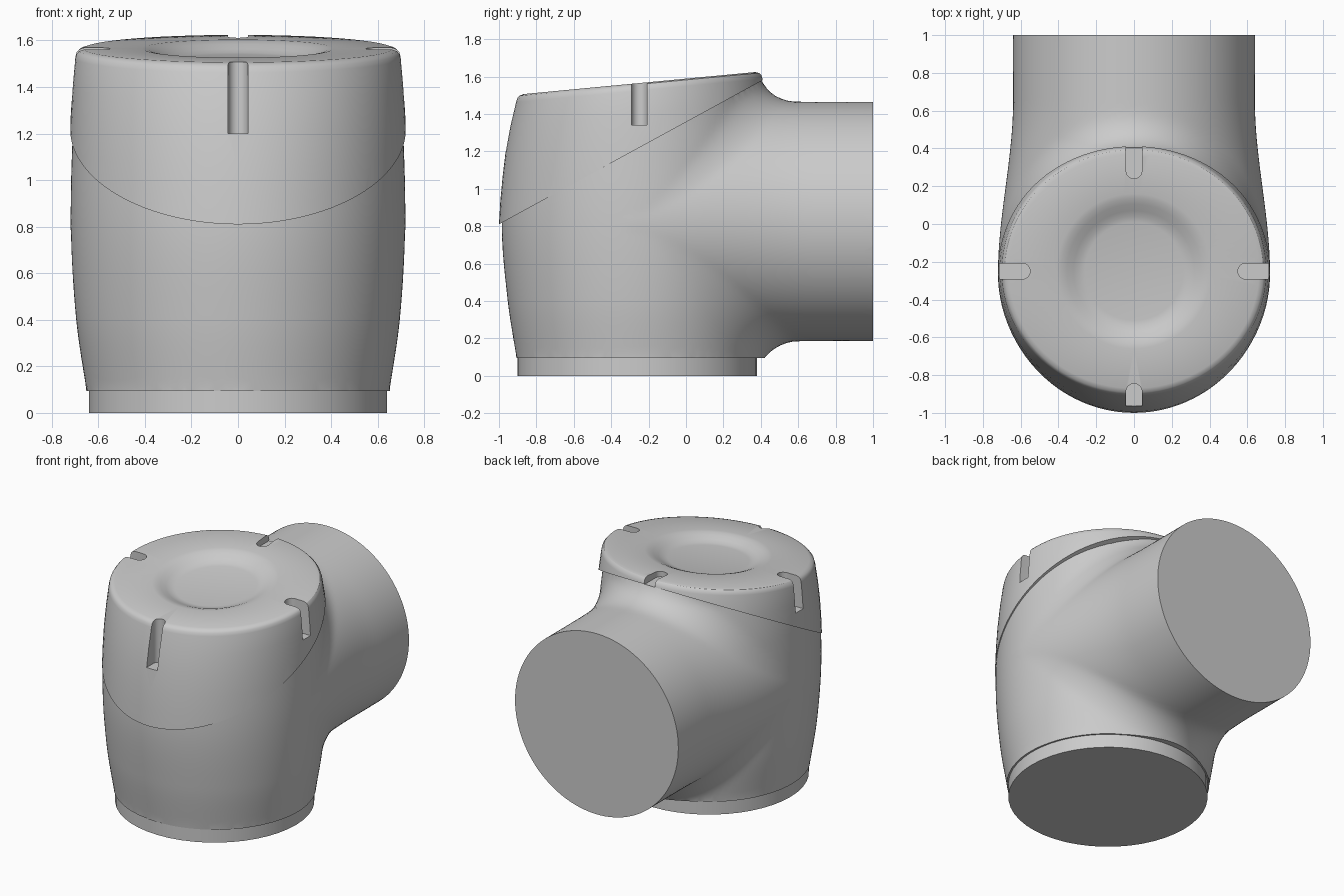
import bpy, bmesh, math
from mathutils import Vector, Matrix

if "Cube" in bpy.data.objects:
    bpy.data.objects.remove(bpy.data.objects["Cube"])

grey = bpy.data.materials.new("light_grey")
grey.diffuse_color = (0.6, 0.6, 0.6, 1)
grey.use_nodes = True
grey.node_tree.nodes["Principled BSDF"].inputs["Base Color"].default_value = grey.diffuse_color

AXIS_Y = -0.26          # upright barrel axis
TUBE_Z, TUBE_R = 0.825, 0.64
SEAM_P, SEAM_N = Vector((0, -1.0, 0.81)), Vector((0, -0.77, 1.41)).normalized()


def make(name, bm):
    bmesh.ops.recalc_face_normals(bm, faces=bm.faces[:])
    me = bpy.data.meshes.new(name)
    bm.to_mesh(me)
    bm.free()
    ob = bpy.data.objects.new(name, me)
    bpy.context.collection.objects.link(ob)
    me.materials.append(grey)
    return ob


def finish(ob, angle=32):
    bpy.ops.object.select_all(action='DESELECT')
    ob.select_set(True)
    bpy.context.view_layer.objects.active = ob
    for m in list(ob.modifiers):
        bpy.ops.object.modifier_apply(modifier=m.name)
    bpy.ops.object.shade_smooth_by_angle(angle=math.radians(angle))


def slice_off(bm, co, no):
    """Remove everything on the normal side of a plane and close the cut."""
    cut = bmesh.ops.bisect_plane(bm, geom=bm.verts[:] + bm.edges[:] + bm.faces[:], dist=1e-5,
                                 plane_co=co, plane_no=no, clear_outer=True)
    edges = [e for e in cut["geom_cut"] if isinstance(e, bmesh.types.BMEdge)]
    bmesh.ops.holes_fill(bm, edges=edges, sides=0)


def curve(pts, z):
    """Smooth interpolation through (z, radius) pairs."""
    if z <= pts[0][0]:
        return pts[0][1]
    for i in range(len(pts) - 1):
        (z0, r0), (z1, r1) = pts[i], pts[i + 1]
        if z <= z1:
            a, b = pts[max(i - 1, 0)], pts[min(i + 2, len(pts) - 1)]
            d = z1 - z0
            m0, m1 = (r1 - a[1]) / (z1 - a[0]) * d, (b[1] - r0) / (b[0] - z0) * d
            t = (z - z0) / d
            return ((2*t**3 - 3*t*t + 1) * r0 + (t**3 - 2*t*t + t) * m0
                    + (3*t*t - 2*t**3) * r1 + (t**3 - t*t) * m1)
    return pts[-1][1]


RX = [(0.09, 0.65), (0.4, 0.695), (0.8, 0.718), (1.2, 0.71), (1.5, 0.69)]
RY = [(0.09, 0.645), (0.4, 0.693), (0.8, 0.725), (1.2, 0.70), (1.5, 0.645)]


def body_field(p):
    """Barrel joined to a side tube by a fillet that fades where they are tangent."""
    x, y, z = p.x, p.y - AXIS_Y, p.z - TUBE_Z
    rx, ry = curve(RX, p.z), curve(RY, p.z)
    ex, ey = x * ry / rx, y
    la = math.hypot(ex, ey) + 1e-9
    a = la - ry
    t = min(max((0.65 - p.y) / 0.91, 0), 1)
    w = TUBE_R + 0.08 * t * t * (3 - 2 * t)
    tx, ty = x * TUBE_R / w, min(y, 0)
    lb = math.sqrt(tx * tx + ty * ty + z * z) + 1e-9
    b = lb - TUBE_R
    r = 0.2 * min(max(1 - (ex * tx + ey * ty) / (la * lb), 0), 1)
    return max(r, min(a, b)) - math.hypot(max(r - a, 0), max(r - b, 0))


# elbow body: sphere pushed out to the blended surface, then sliced flat
bm = bmesh.new()
bmesh.ops.create_icosphere(bm, subdivisions=6, radius=1)
centre = Vector((0, -0.05, 0.82))
for v in bm.verts:
    d = v.co.normalized()
    lo, hi = 0.0, 1.9
    for _ in range(16):
        mid = (lo + hi) / 2
        if body_field(centre + d * mid) < 0:
            lo = mid
        else:
            hi = mid
    v.co = centre + d * hi
slice_off(bm, Vector((0, 1, 0)), Vector((0, 1, 0)))
slice_off(bm, Vector((0, 0, 0.095)), Vector((0, 0, -1)))
slice_off(bm, SEAM_P, SEAM_N)
finish(make("elbow_body", bm))

# short straight collar under the body
bm = bmesh.new()
bmesh.ops.create_cone(bm, cap_ends=True, segments=48, radius1=0.64, radius2=0.64, depth=0.11,
                      matrix=Matrix.Translation((0, AXIS_Y, 0.055)))
finish(make("base_collar", bm))

# tilted cap: sheared oval rings, rounded rim, shallow dish in the top
CAP_Y, TILT, N = -0.25, 0.095, 96
rings = [(0.7, 0.725, 0.752), (0.88, 0.725, 0.75), (1.0, 0.724, 0.743), (1.13, 0.723, 0.731),
         (1.27, 0.719, 0.714), (1.4, 0.711, 0.69), (1.525, 0.70, 0.66), (1.545, 0.695, 0.654),
         (1.558, 0.684, 0.642), (1.565, 0.662, 0.62), (1.565, 0.41, 0.41), (1.561, 0.385, 0.385),
         (1.55, 0.355, 0.355), (1.533, 0.32, 0.32), (1.52, 0.29, 0.29), (1.515, 0.26, 0.26)]
bm = bmesh.new()
loops = []
for h, rx, ry in rings:
    loop = []
    for i in range(N):
        a = 2 * math.pi * i / N
        y = ry * math.sin(a)
        loop.append(bm.verts.new((rx * math.cos(a), CAP_Y + y, h + TILT * y)))
    loops.append(loop)
for l0, l1 in zip(loops, loops[1:]):
    for i in range(N):
        j = (i + 1) % N
        bm.faces.new((l0[i], l0[j], l1[j], l1[i]))
bm.faces.new(loops[0][::-1])
bm.faces.new(loops[-1])
slice_off(bm, SEAM_P, -SEAM_N)
cap = make("cap", bm)

# four round-ended notches: direction, inner distance, floor height
cutters = []
for angle, inner, floor in ((0, 0.55, 1.34), (180, 0.55, 1.34), (-90, 0.595, 1.2), (90, 0.49, 1.575)):
    bm = bmesh.new()
    w = 0.042
    pts = [(inner + w + w * math.cos(math.radians(a)), w * math.sin(math.radians(a)))
           for a in range(90, 271, 15)] + [(1.0, -w), (1.0, w)]
    face = bm.faces.new([bm.verts.new((x, y, floor)) for x, y in pts])
    top = bmesh.ops.extrude_face_region(bm, geom=[face])["geom"]
    bmesh.ops.translate(bm, vec=(0, 0, 0.6), verts=[g for g in top if isinstance(g, bmesh.types.BMVert)])
    bm.transform(Matrix.Translation((0, CAP_Y, 0)) @ Matrix.Rotation(math.radians(angle), 4, 'Z'))
    cutter = make("notch_cutter", bm)
    cutter.hide_render = True
    mod = cap.modifiers.new("notch", 'BOOLEAN')
    mod.operation, mod.object, mod.solver = 'DIFFERENCE', cutter, 'EXACT'
    cutters.append(cutter)
finish(cap)
for c in cutters:
    bpy.data.objects.remove(c)
